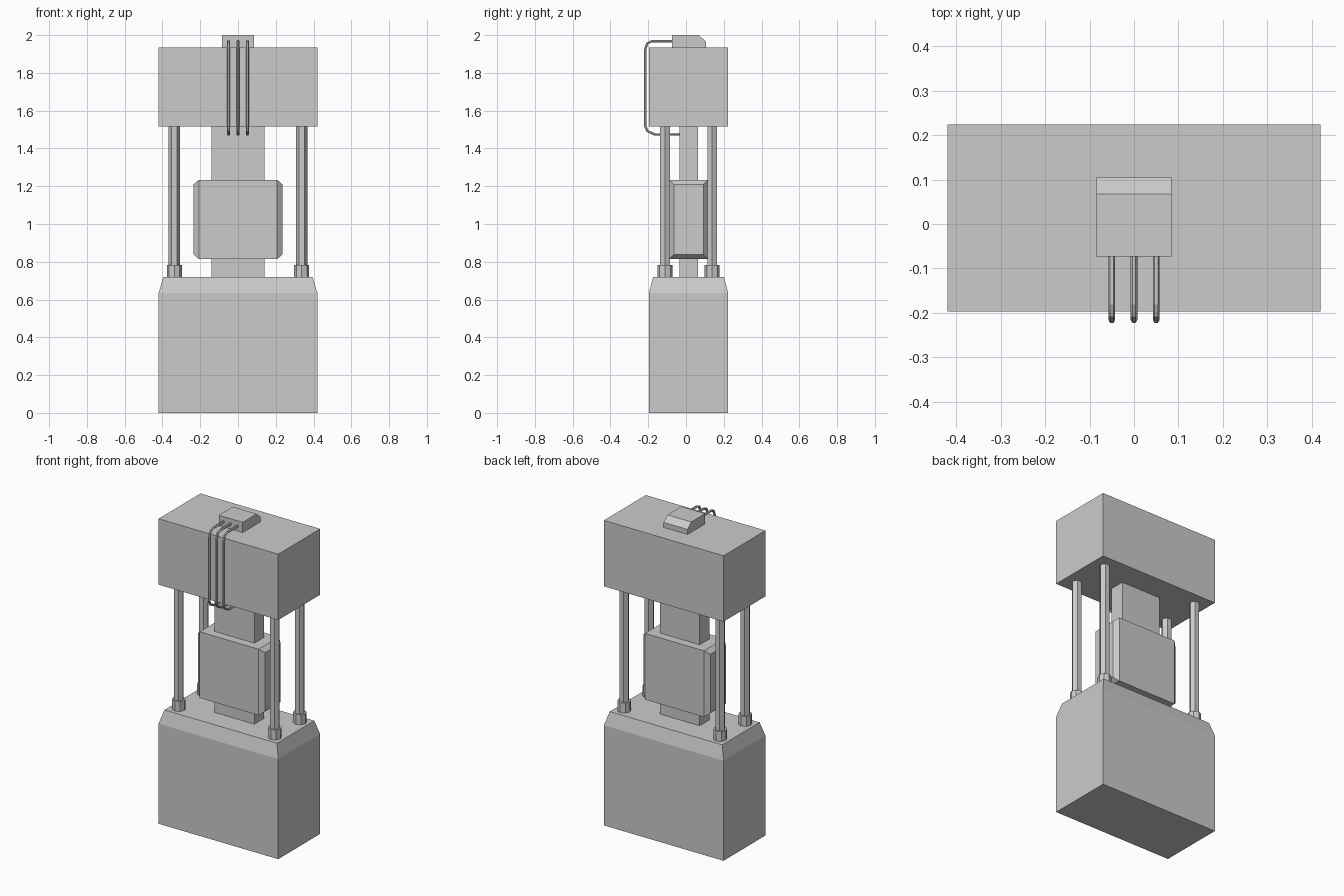
import bpy, bmesh, math

if "Cube" in bpy.data.objects:
    bpy.data.objects.remove(bpy.data.objects["Cube"])

YC = 0.0135  # depth centre of the main body


def finish(name, bm):
    bmesh.ops.recalc_face_normals(bm, faces=bm.faces[:])
    mesh = bpy.data.meshes.new(name)
    bm.to_mesh(mesh)
    bm.free()
    ob = bpy.data.objects.new(name, mesh)
    bpy.context.collection.objects.link(ob)
    return ob


def loft(name, rings):
    """Skin a list of equal-length point rings and cap both ends."""
    bm = bmesh.new()
    vs = [[bm.verts.new(p) for p in r] for r in rings]
    n = len(vs[0])
    for a, b in zip(vs, vs[1:]):
        for i in range(n):
            j = (i + 1) % n
            bm.faces.new((a[i], a[j], b[j], b[i]))
    bm.faces.new(vs[0])
    bm.faces.new(vs[-1])
    return finish(name, bm)


def rect_z(z, hx, hy):
    return [(sx * hx, YC + sy * hy, z) for sx, sy in ((-1, -1), (1, -1), (1, 1), (-1, 1))]


def rect_x(x, hy, hz, zc):
    return [(x, YC + sy * hy, zc + sz * hz) for sy, sz in ((-1, -1), (1, -1), (1, 1), (-1, 1))]


def prism(name, x, y, z0, z1, r, sides):
    ring = [(x + r * math.cos(math.tau * i / sides), y + r * math.sin(math.tau * i / sides))
            for i in range(sides)]
    return loft(name, [[(px, py, z) for px, py in ring] for z in (z0, z1)])


# Base with sloped shoulder, column and head
loft("base", [rect_z(0, .42, .21), rect_z(.635, .42, .21), rect_z(.72, .395, .187)])
loft("column", [rect_z(.72, .14, .049), rect_z(1.517, .14, .049)])
loft("head", [rect_z(1.517, .42, .21), rect_z(1.935, .42, .21)])

# Sliding block with bevelled ends
loft("column_block", [rect_x(x, .102 - d, .21 - d, 1.024)
                      for x, d in ((-.235, .024), (-.207, 0), (.207, 0), (.235, .024))])

# Terminal box with a chamfered back edge
profile = [(-.073, 1.935), (.105, 1.935), (.105, 1.967), (.067, 2.0), (-.073, 2.0)]
loft("terminal_box", [[(x, y, z) for y, z in profile] for x in (-.084, .084)])

# Four support rods with collars
for sx in (-1, 1):
    for sy in (-1, 1):
        x, y = sx * .337, YC + sy * .125
        prism("support_rod", x, y, .72, 1.517, .03, 6)
        prism("rod_collar", x, y, .72, .783, .04, 8)

# Three cables from the terminal box round to the column
path = [(-.06, 1.968), (-.18, 1.968), (-.205, 1.957), (-.216, 1.925),
        (-.216, 1.52), (-.205, 1.493), (-.165, 1.474), (-.03, 1.474)]
for x in (-.05, 0, .05):
    cu = bpy.data.curves.new("cable", 'CURVE')
    cu.dimensions = '3D'
    cu.bevel_depth = .0075
    cu.bevel_resolution = 1
    cu.use_fill_caps = True
    sp = cu.splines.new('POLY')
    sp.points.add(len(path) - 1)
    for p, (y, z) in zip(sp.points, path):
        p.co = (x, y, z, 1)
    sp.use_smooth = False
    bpy.context.collection.objects.link(bpy.data.objects.new("cable", cu))
